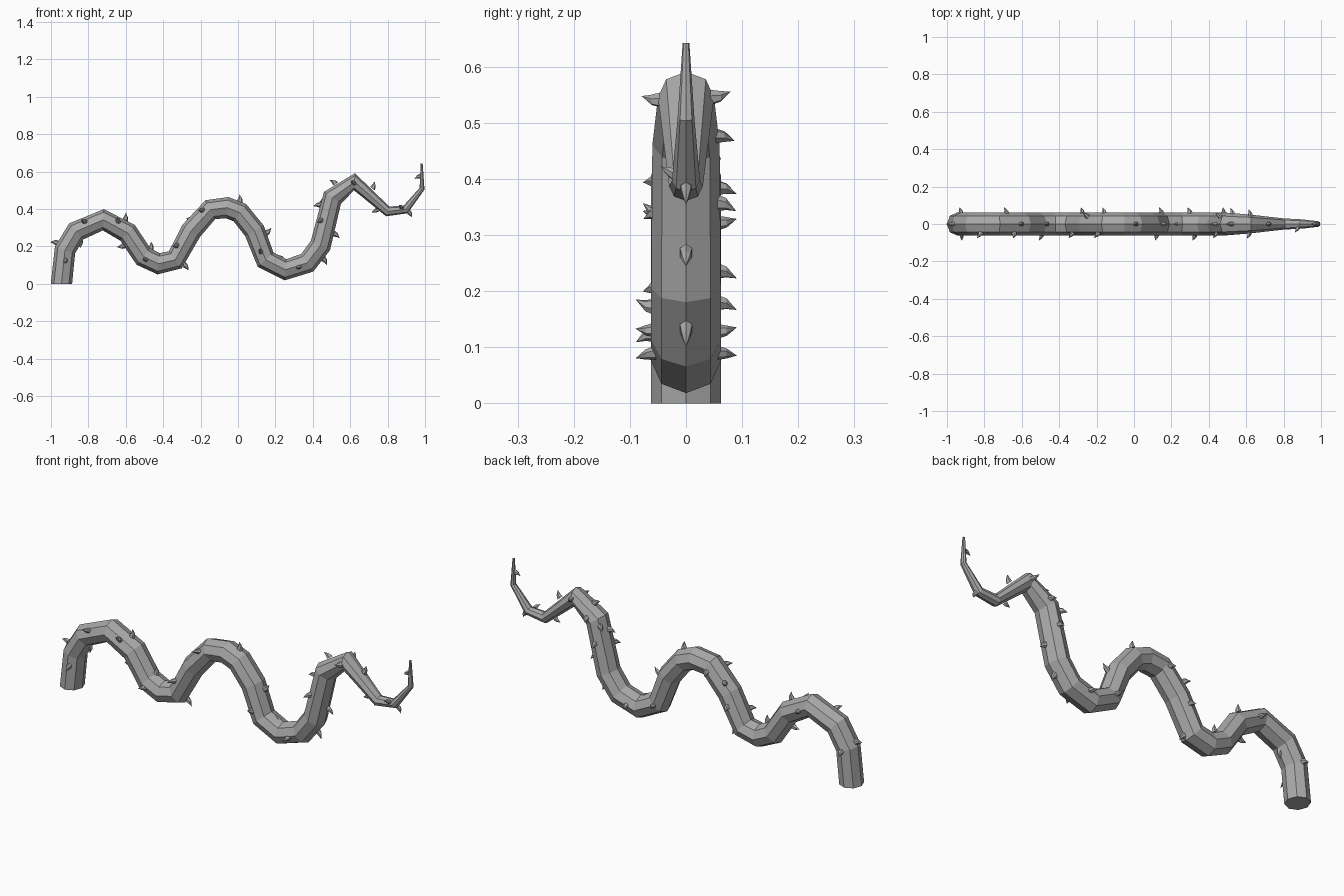
import bpy, bmesh, math
from mathutils import Vector

cube = bpy.data.objects.get("Cube")
if cube:
    bpy.data.objects.remove(cube, do_unlink=True)

grey = bpy.data.materials.new("vine_grey")
grey.use_nodes = True
COLOUR = (0.4, 0.4, 0.4, 1)
grey.diffuse_color = COLOUR
grey.node_tree.nodes["Principled BSDF"].inputs["Base Color"].default_value = COLOUR

# Centre line of the vine: x, z, radius
PATH = [(-.944, 0, .062), (-.925, .18, .062), (-.865, .28, .062), (-.72, .342, .062),
        (-.59, .272, .062), (-.505, .145, .062), (-.425, .107, .062), (-.335, .128, .062),
        (-.25, .283, .062), (-.148, .396, .062), (-.058, .407, .062), (.01, .38, .062),
        (.088, .283, .062), (.148, .128, .062), (.254, .075, .062), (.37, .112, .062),
        (.441, .205, .062), (.505, .46, .06), (.623, .545, .05), (.8, .387, .03),
        (.896, .397, .025), (.984, .508, .015), (.982, .642, .006)]
POINTS = [Vector((x, 0, z)) for x, z, r in PATH]
SIDE = Vector((0, -1, 0))
FLAT = 0.92


def tangent(i):
    if i == 0:
        return Vector((0, 0, 1))
    before = (POINTS[i] - POINTS[i - 1]).normalized()
    after = (POINTS[i + 1] - POINTS[i]).normalized() if i + 1 < len(POINTS) else before
    return (before + after).normalized()


def make_object(name, bm):
    bmesh.ops.recalc_face_normals(bm, faces=bm.faces)
    mesh = bpy.data.meshes.new(name)
    bm.to_mesh(mesh)
    bm.free()
    mesh.materials.append(grey)
    obj = bpy.data.objects.new(name, mesh)
    bpy.context.collection.objects.link(obj)


def bridge(bm, a, b):
    n = len(a)
    for k in range(n):
        bm.faces.new((a[k], a[(k + 1) % n], b[(k + 1) % n], b[k]))


# Octagonal tapering stem
bm = bmesh.new()
rings = []
for i, (x, z, r) in enumerate(PATH):
    up = SIDE.cross(tangent(i)) * -1
    if up.dot(Vector((-tangent(i).z, 0, tangent(i).x))) < 0:
        up.negate()
    ring = []
    for k in range(8):
        a = k * math.pi / 4
        ring.append(bm.verts.new(POINTS[i] + (up * math.cos(a) * FLAT + SIDE * math.sin(a)) * r))
    rings.append(ring)
for a, b in zip(rings, rings[1:]):
    bridge(bm, a, b)
bm.faces.new(rings[0])
bm.faces.new(rings[-1])
make_object("vine_stem", bm)


# Hooked thorns, bent back towards the root
def add_thorn(bm, t, degrees):
    i = min(int(t), len(PATH) - 2)
    f = t - i
    along = (POINTS[i + 1] - POINTS[i]).normalized()
    up = Vector((-along.z, 0, along.x))
    a = math.radians(degrees)
    out = up * math.cos(a) + SIDE * math.sin(a)
    across = along.cross(out)
    r = PATH[i][2] * (1 - f) + PATH[i + 1][2] * f
    base = POINTS[i].lerp(POINTS[i + 1], f) + out * r * 0.88
    size = 1 if r > .04 else .85
    loops = []
    for height, back, width in ((0, 0, .016), (.018, .003, .011)):
        centre = base + (out * height - along * back) * size
        loops.append([bm.verts.new(centre + (along * math.cos(k * math.tau / 6)
                      + across * .8 * math.sin(k * math.tau / 6)) * width * size)
                      for k in range(6)])
    bridge(bm, *loops)
    bm.faces.new(loops[0])
    tip = bm.verts.new(base + (out * .036 - along * .016) * size)
    for k in range(6):
        bm.faces.new((loops[1][k], loops[1][(k + 1) % 6], tip))


# Thorn positions along the stem, grouped by the side they grow from
THORNS = {
    "upper_thorns": (0, (1.1, 3.7, 5.2, 10.7, 12.2, 14, 16.8, 17.4, 18.4, 21.5)),
    "front_upper_thorns": (58, (2.4, 3.5, 7.4, 8.8, 16.5, 19.8)),
    "front_thorns": (98, (.7, 5.2, 12.7, 14.6, 18)),
    "lower_thorns": (180, (2, 4.3, 7, 15.6, 16.3, 18.8, 20)),
    "back_thorns": (270, (1, 3.3, 7.7, 8.9, 13, 14.4, 16.6, 17.2, 18)),
    "back_upper_thorns": (315, (8.3, 16.9)),
}
for name, (degrees, places) in THORNS.items():
    bm = bmesh.new()
    for t in places:
        add_thorn(bm, t, degrees)
    make_object(name, bm)
